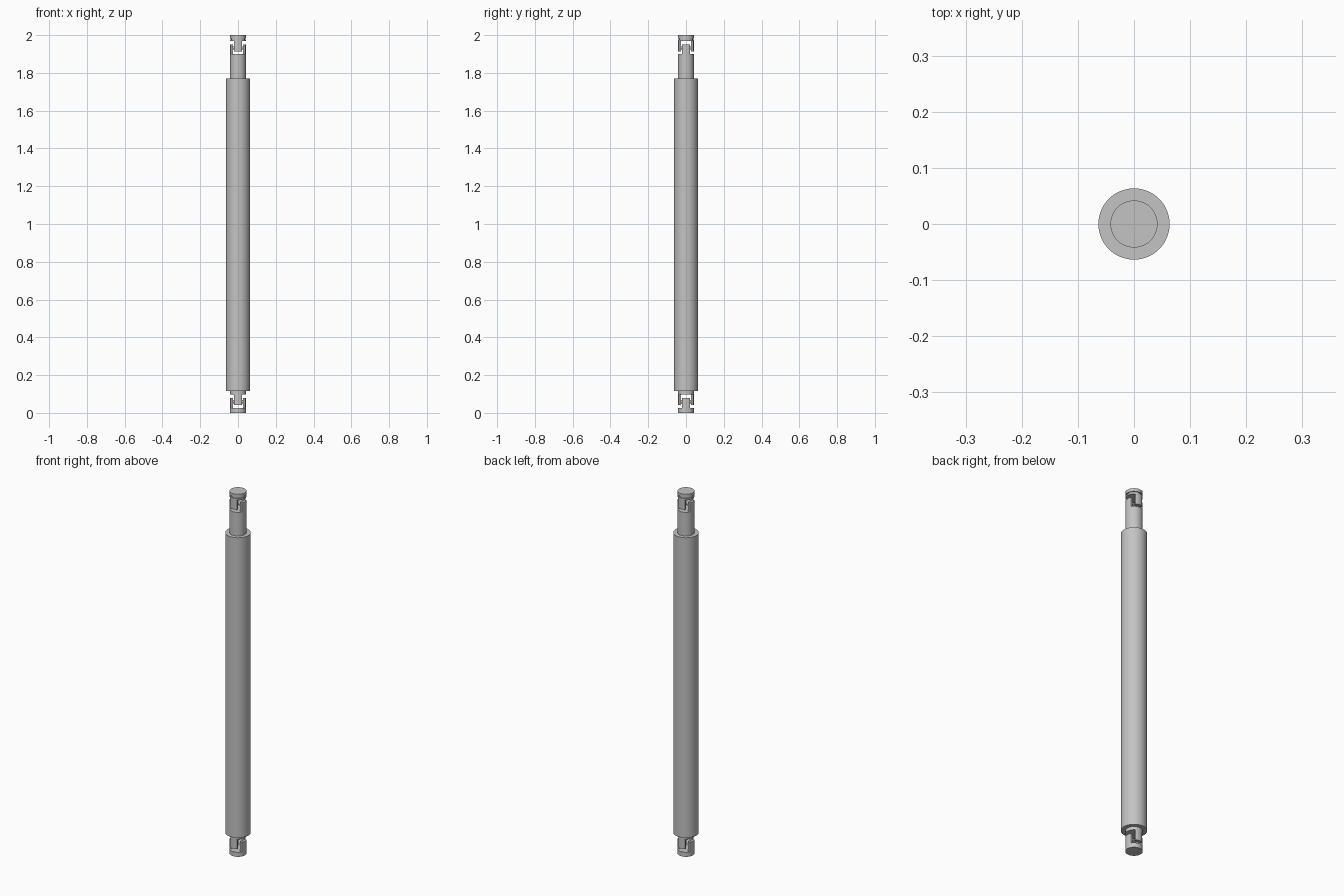
import bpy, bmesh, math

if "Cube" in bpy.data.objects:
    bpy.data.objects.remove(bpy.data.objects["Cube"])

R_TUBE, R_ROD = 0.0635, 0.042   # main radii
ARM_HALF, ARM_IN = 0.02, 0.027  # yoke arm half width, inner face distance

steel = bpy.data.materials.new("grey steel")
steel.diffuse_color = (0.55, 0.55, 0.55, 1)
steel.use_nodes = True
steel.node_tree.nodes["Principled BSDF"].inputs["Base Color"].default_value = steel.diffuse_color


def finish(name, bm):
    bmesh.ops.recalc_face_normals(bm, faces=bm.faces)
    me = bpy.data.meshes.new(name)
    bm.to_mesh(me)
    bm.free()
    me.materials.append(steel)
    ob = bpy.data.objects.new(name, me)
    bpy.context.collection.objects.link(ob)
    bpy.ops.object.select_all(action='DESELECT')
    ob.select_set(True)
    bpy.context.view_layer.objects.active = ob
    bpy.ops.object.shade_smooth_by_angle(angle=math.radians(30))
    return ob


def lathe(name, profile, sides=64):
    """Solid of revolution about z from (radius, height) points."""
    bm = bmesh.new()
    rings = [[bm.verts.new((r * math.cos(2 * math.pi * i / sides),
                            r * math.sin(2 * math.pi * i / sides), z))
              for i in range(sides)] for r, z in profile]
    for a, b in zip(rings, rings[1:]):
        for i in range(sides):
            j = (i + 1) % sides
            bm.faces.new((a[i], a[j], b[j], b[i]))
    bm.faces.new(rings[0])
    bm.faces.new(rings[-1])
    return finish(name, bm)


def yoke_arms(name, z0, z1, turn):
    """Pair of opposite arms, round outside and flat inside."""
    bm = bmesh.new()
    a = math.asin(ARM_HALF / R_ROD)
    outline = [(ARM_IN, -ARM_HALF)]
    outline += [(R_ROD * math.cos(t), R_ROD * math.sin(t))
                for t in (-a + 2 * a * i / 10 for i in range(11))]
    outline += [(ARM_IN, ARM_HALF)]
    for side in (0, math.pi):
        c, s = math.cos(turn + side), math.sin(turn + side)
        low, high = [[bm.verts.new((x * c - y * s, x * s + y * c, z))
                      for x, y in outline] for z in (z0, z1)]
        bm.faces.new(low)
        bm.faces.new(high)
        for i in range(len(outline)):
            j = (i + 1) % len(outline)
            bm.faces.new((low[i], low[j], high[j], high[i]))
    return finish(name, bm)


def cross_pin(name, z, axis):
    """Pin through the joint along x or y."""
    ob = lathe(name, [(0.009, -0.034), (0.009, 0.034)], 24)
    ob.rotation_euler[1 if axis == 'x' else 0] = math.pi / 2
    ob.location.z = z


# Telescoping body
lathe("outer_tube", [(R_TUBE, 0.115), (R_TUBE, 1.77)])
lathe("inner_rod", [(R_ROD, 1.75), (R_ROD, 1.9)])

# End discs: plain foot, lower neck, grooved top cap
lathe("foot_disc", [(R_ROD, 0), (R_ROD, 0.025)])
lathe("lower_neck", [(R_ROD, 0.097), (R_ROD, 0.12)])
lathe("top_cap", [(R_ROD, 1.968), (R_ROD, 1.976), (0.037, 1.976),
                  (0.037, 1.983), (R_ROD, 1.983), (R_ROD, 2.0)])

# Universal joints: lower yoke arms on x, upper yoke arms on y
for label, centre, base, head in (("bottom", 0.06, 0.02, 0.1),
                                  ("top", 1.932, 1.895, 1.97)):
    yoke_arms(label + "_lower_yoke", base, centre + 0.018, 0)
    yoke_arms(label + "_upper_yoke", centre - 0.018, head, math.pi / 2)
    for axis in "xy":
        cross_pin(label + "_cross_pin_" + axis, centre, axis)
